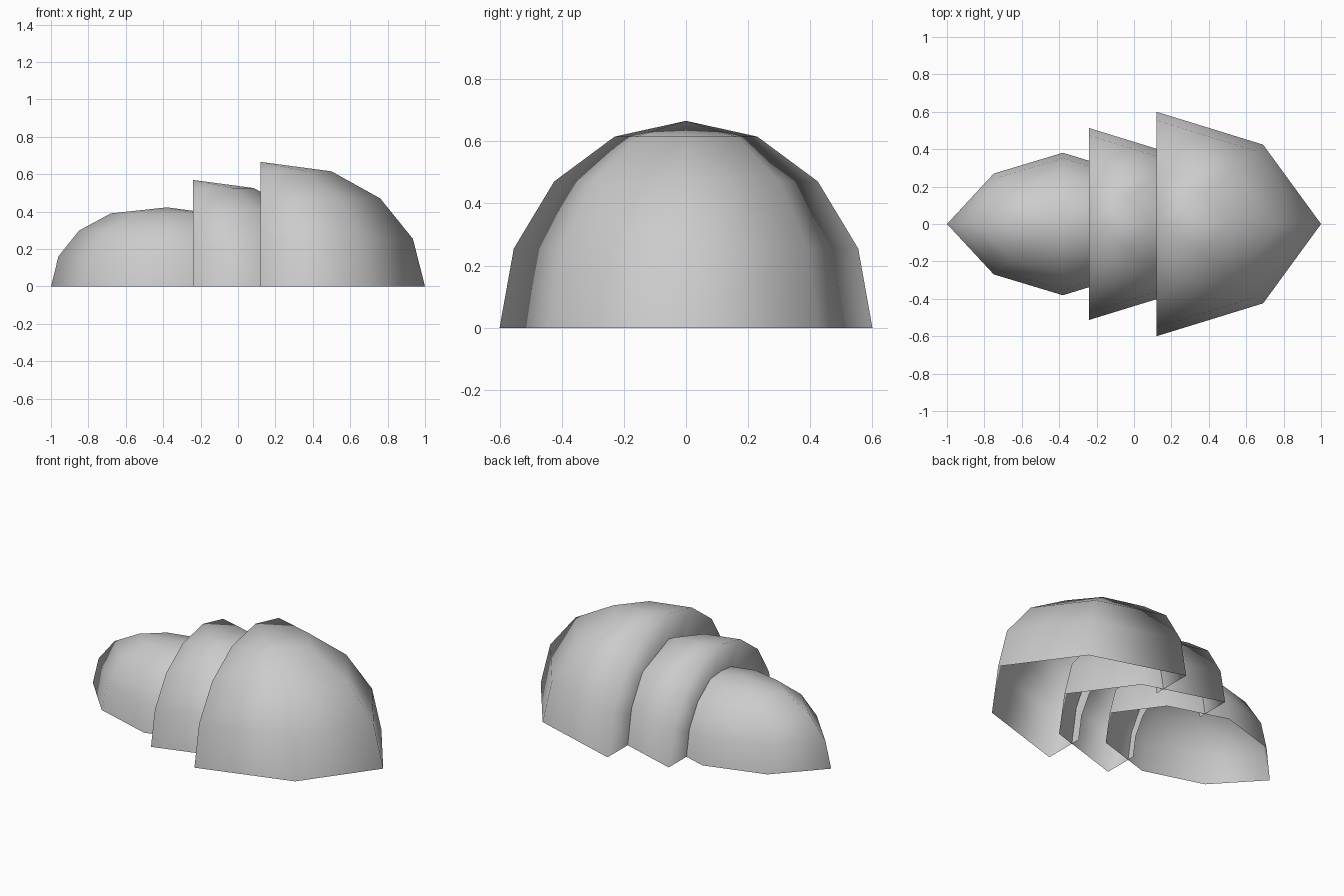
import bpy, bmesh, math

cube = bpy.data.objects.get("Cube")
if cube:
    bpy.data.objects.remove(cube, do_unlink=True)

# Plain grey material
grey = bpy.data.materials.new("plain_grey")
grey.use_nodes = True
GREY = (0.6, 0.6, 0.6, 1.0)
grey.diffuse_color = GREY
grey.node_tree.nodes["Principled BSDF"].inputs["Base Color"].default_value = GREY

HALF_WIDTH, HEIGHT = 0.60, 0.666
RINGS = 4                              # rings from the ground to just under the crown
FRONT_REACH = (0.88, 0.815, 0.64, 0.38)    # length of each ring towards +x
BACK_REACH = (0.976, 0.913, 0.74, 0.472)   # length of each ring towards -x
FLANGE = 0.57                          # inner size of the flat rim


def shell(name, x0, scale, whole=False):
    """Bottomless faceted dome; a half dome gets a flat inward rim at its cut."""
    bm = bmesh.new()

    def vert(x, y, z):
        return bm.verts.new((x0 + x * scale, y * scale, z * scale))

    def ring_vert(col, ring):
        az = math.radians(-90 + 45 * col)
        lat = math.radians(22.5 * ring)
        y = HALF_WIDTH * math.sin(az) * math.cos(lat)
        z = HEIGHT * math.sin(lat)
        c = math.cos(az)
        if abs(c) < 0.01:
            x = 0.0
        else:
            reach, diagonal = (FRONT_REACH, 0.648) if c > 0 else (BACK_REACH, 0.597)
            x = math.copysign(reach[ring], c) * (diagonal if abs(c) < 0.9 else 1.0)
        return vert(x, y, z)

    columns = 8 if whole else 5
    grid = [[ring_vert(c, r) for r in range(RINGS)] for c in range(columns)]
    crown = vert(0, 0, HEIGHT)

    # Dome surface
    for c in range(8 if whole else 4):
        a, b = grid[c], grid[(c + 1) % columns]
        for r in range(RINGS - 1):
            bm.faces.new((a[r], b[r], b[r + 1], a[r + 1]))
        bm.faces.new((a[-1], b[-1], crown))

    # Flat rim facing -x
    if not whole:
        outer = grid[0] + [crown] + grid[4][::-1]
        inner = [bm.verts.new((v.co.x, v.co.y * FLANGE, v.co.z * FLANGE)) for v in outer]
        for i in range(len(outer) - 1):
            bm.faces.new((outer[i], outer[i + 1], inner[i + 1], inner[i]))

    for f in bm.faces:
        f.smooth = True
    mesh = bpy.data.meshes.new(name)
    bm.to_mesh(mesh)
    bm.free()
    mesh.materials.append(grey)
    obj = bpy.data.objects.new(name, mesh)
    bpy.context.collection.objects.link(obj)
    return obj


# Three overlapping shells, largest to smallest
shell("large_shell", 0.12, 1.0)
shell("middle_shell", -0.24, 0.855)
shell("small_shell", -0.38, 0.635, whole=True)
